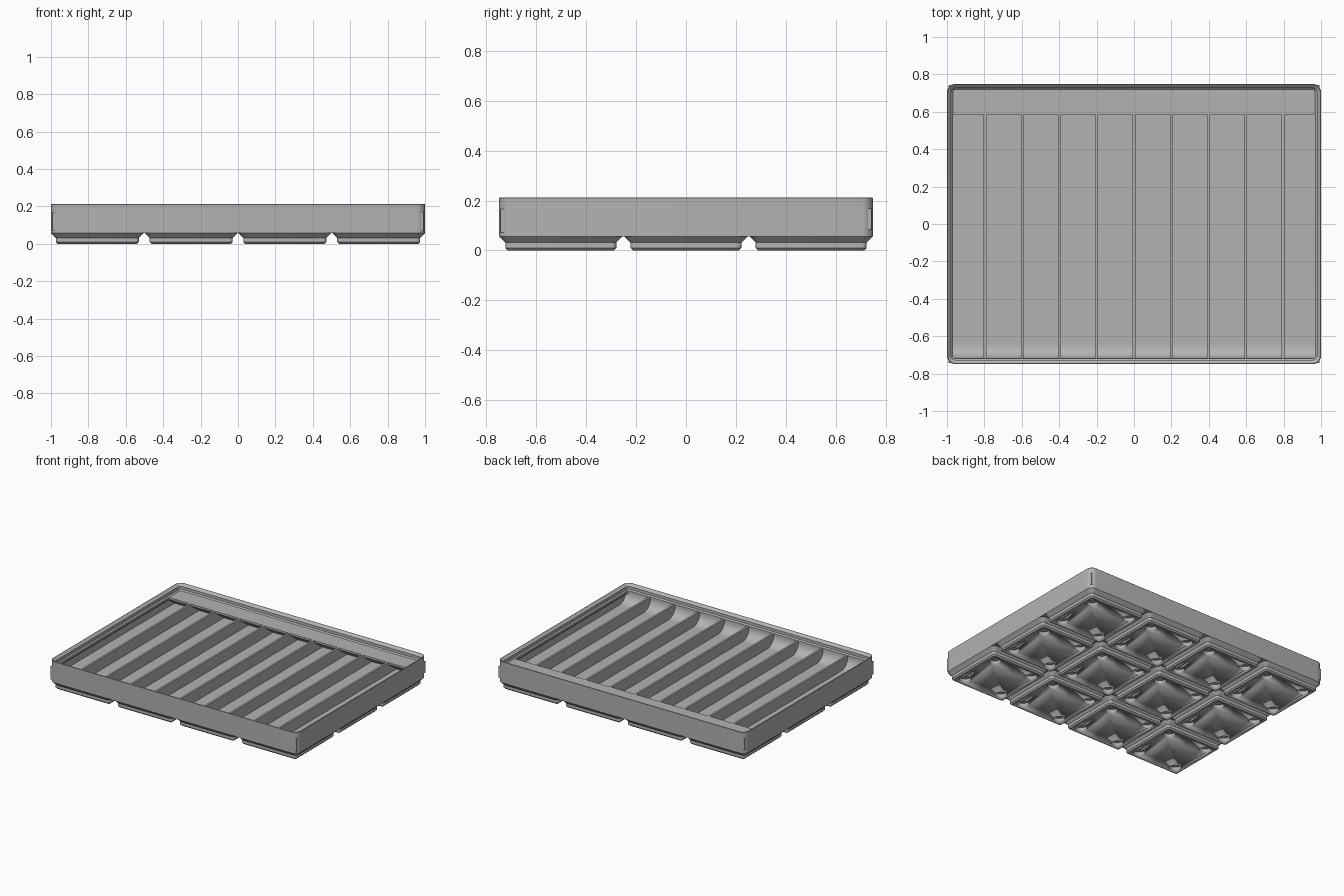
import bpy, bmesh, math

if "Cube" in bpy.data.objects:
    bpy.data.objects.remove(bpy.data.objects["Cube"])

U = 2 / 167.5            # one millimetre in model units
HX, HY = 1.0, 125.5 * U / 2
FLOOR, DECK, TOP = 7 * U, 14 * U, 17.8 * U

grey = bpy.data.materials.new("plain grey")
grey.use_nodes = True
grey.diffuse_color = (0.45, 0.45, 0.45, 1)
grey.node_tree.nodes["Principled BSDF"].inputs["Base Color"].default_value = grey.diffuse_color


def finish(name, bm, angle=30):
    bmesh.ops.recalc_face_normals(bm, faces=bm.faces)
    me = bpy.data.meshes.new(name)
    bm.to_mesh(me)
    bm.free()
    me.materials.append(grey)
    ob = bpy.data.objects.new(name, me)
    bpy.context.collection.objects.link(ob)
    bpy.ops.object.select_all(action='DESELECT')
    ob.select_set(True)
    bpy.context.view_layer.objects.active = ob
    bpy.ops.object.shade_smooth_by_angle(angle=math.radians(angle))
    return ob


def rounded_ring(bm, hx, hy, r, z, steps=8):
    verts = []
    for quarter, (sx, sy) in enumerate([(1, 1), (-1, 1), (-1, -1), (1, -1)]):
        for i in range(steps + 1):
            a = (quarter + i / steps) * math.pi / 2
            verts.append(bm.verts.new((sx * (hx - r) + r * math.cos(a),
                                       sy * (hy - r) + r * math.sin(a), z)))
    return verts


def loft(name, hx, hy, radius, stations):
    """Stack rounded rectangles; each station is (inset, height) in millimetres."""
    bm = bmesh.new()
    rings = [rounded_ring(bm, hx - d * U, hy - d * U, max(radius - d, 0.4) * U, z * U)
             for d, z in stations]
    for a, b in zip(rings, rings[1:]):
        n = len(a)
        for i in range(n):
            bm.faces.new((a[i], a[(i + 1) % n], b[(i + 1) % n], b[i]))
    bm.faces.new(rings[0])
    bm.faces.new(rings[-1])
    return finish(name, bm)


def prism(name, profile, x0, x1):
    """Extrude a (y, z) profile along x."""
    bm = bmesh.new()
    face = bm.faces.new([bm.verts.new((x0, y, z)) for y, z in profile])
    out = bmesh.ops.extrude_face_region(bm, geom=[face])
    bmesh.ops.translate(bm, vec=(x1 - x0, 0, 0),
                        verts=[v for v in out["geom"] if isinstance(v, bmesh.types.BMVert)])
    return finish(name, bm)


# Tray shell: outer wall, stepped stacking lip, inner wall and floor
loft("tray_shell", HX, HY, 3.75,
     [(0, 4.75), (0, 17.6), (0.2, 17.8), (0.35, 17.8), (1.9, 16.4), (1.9, 14.7),
      (2.6, 14), (2.6, 12.8), (0.95, 11.15), (0.95, 7)])

# Thin dividers between ten channels
inner = 1 - 0.95 * U
pitch = (2 * inner + 1.2 * U) / 10
for i in range(1, 10):
    x = -inner - 0.6 * U + i * pitch
    back = HY - 0.5 * U
    prism(f"divider_{i}", [(-back, FLOOR - U), (back, FLOOR - U), (back, DECK), (-back, DECK)],
          x - 0.6 * U, x + 0.6 * U)

# Curved scoop along the front
y0, r = -HY + 2.6 * U, 6.2 * U
arc = [(y0 + r - r * math.cos(a), FLOOR + r - r * math.sin(a))
       for a in [i * math.pi / 24 for i in range(13)]]
prism("front_scoop", [(-HY + 0.5 * U, FLOOR - U), (-HY + 0.5 * U, DECK - 0.01 * U), (y0, DECK - 0.01 * U)]
      + arc + [(y0 + r, FLOOR - U)], -inner - 0.3 * U, inner + 0.3 * U)

# Label shelf along the back with a sloping underside
edge, wall = 0.585, HY - 0.5 * U
slope = math.tan(math.radians(36))
under = DECK - 1.2 * U
prism("label_shelf", [(edge, DECK), (edge, under), (edge + (under - FLOOR) / slope, FLOOR),
                      (wall, FLOOR), (wall, DECK)], -inner - 0.3 * U, inner + 0.3 * U)

# One stepped foot with four round sockets, repeated over the grid
half = 41.5 * U / 2
foot = loft("foot_1", half, half, 3.75, [(2.95, 0), (2.15, 0.8), (2.15, 2.6), (0, 4.75)])
bm = bmesh.new()
for sx in (-1, 1):
    for sy in (-1, 1):
        made = bmesh.ops.create_cone(bm, cap_ends=True, segments=32, radius1=3.25 * U,
                                     radius2=3.25 * U, depth=4.8 * U)
        bmesh.ops.translate(bm, verts=made["verts"], vec=(sx * 13 * U, sy * 13 * U, 0))
cutter = finish("socket_cutter", bm)
cutter.hide_render = True
mod = foot.modifiers.new("sockets", 'BOOLEAN')
mod.object, mod.operation, mod.solver = cutter, 'DIFFERENCE', 'EXACT'
bpy.context.view_layer.objects.active = foot
bpy.ops.object.modifier_apply(modifier=mod.name)
bpy.data.objects.remove(cutter)
cells = [((i - 1.5) * 42 * U, (j - 1) * 42 * U, 0) for i in range(4) for j in range(3)]
for n, place in enumerate(cells):
    ob = foot if n == 0 else foot.copy()
    if n:
        ob.name = f"foot_{n + 1}"
        bpy.context.collection.objects.link(ob)
    ob.location = place
